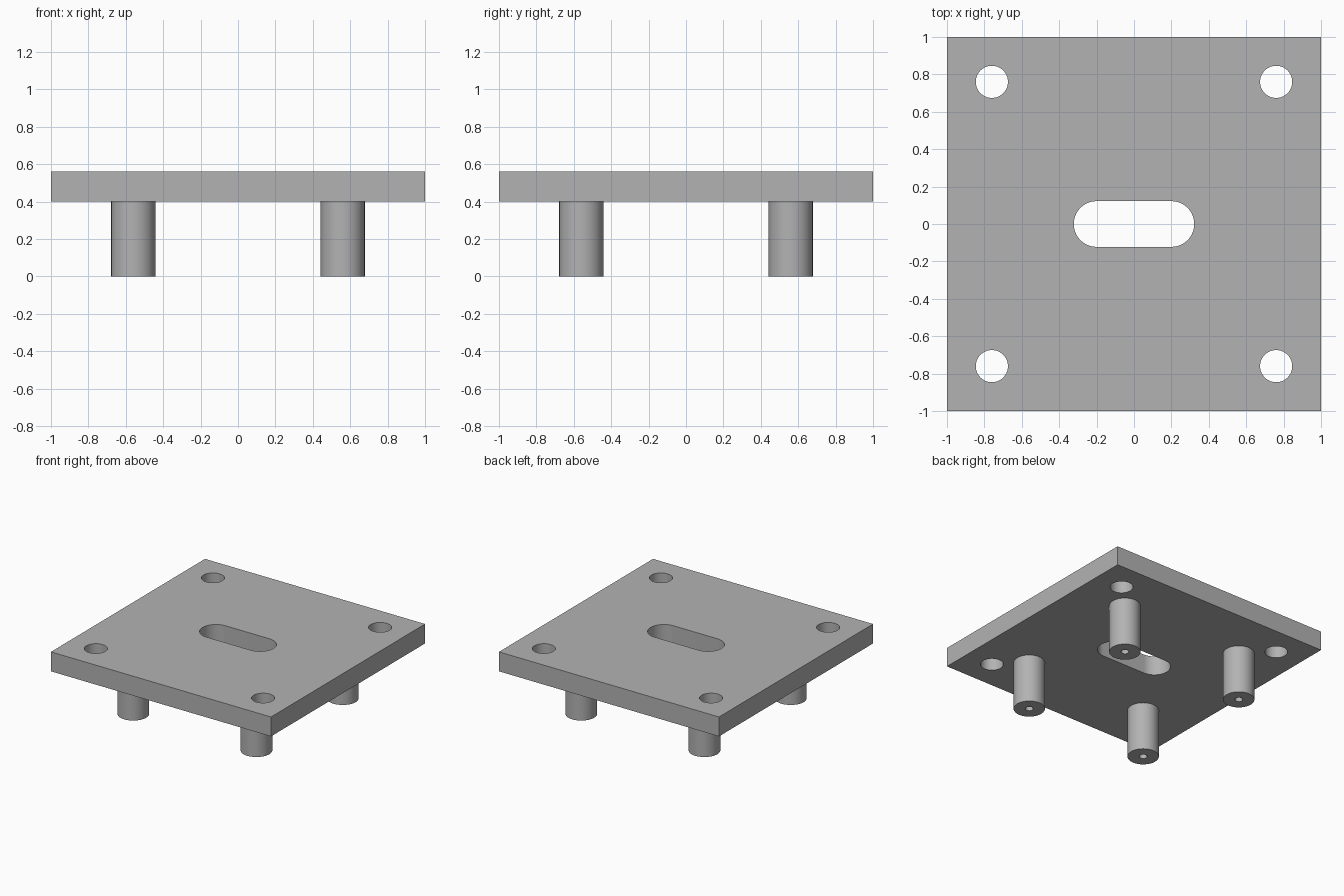
import bpy
import bmesh
import math

cube = bpy.data.objects.get("Cube")
if cube:
    bpy.data.objects.remove(cube, do_unlink=True)

PLATE_BOTTOM, PLATE_TOP = 0.40, 0.56
CORNERS = [(sx, sy) for sx in (-1, 1) for sy in (-1, 1)]

grey = bpy.data.materials.new("Grey metal")
grey.use_nodes = True
colour = (0.45, 0.45, 0.45, 1)
grey.diffuse_color = colour
grey.node_tree.nodes["Principled BSDF"].inputs["Base Color"].default_value = colour


def make_object(name, bm):
    bmesh.ops.recalc_face_normals(bm, faces=bm.faces)
    mesh = bpy.data.meshes.new(name)
    bm.to_mesh(mesh)
    bm.free()
    mesh.materials.append(grey)
    obj = bpy.data.objects.new(name, mesh)
    bpy.context.collection.objects.link(obj)
    return obj


def prism(name, outline, bottom, top):
    """Extrude a closed xy outline upwards."""
    bm = bmesh.new()
    face = bm.faces.new([bm.verts.new((x, y, bottom)) for x, y in outline])
    made = bmesh.ops.extrude_face_region(bm, geom=[face])["geom"]
    verts = [g for g in made if isinstance(g, bmesh.types.BMVert)]
    bmesh.ops.translate(bm, verts=verts, vec=(0, 0, top - bottom))
    return make_object(name, bm)


def rounded_slot(x, y, radius, half_straight=0.0, steps=32):
    """Outline of a circle, or of a slot along x."""
    points = []
    for side, start in ((1, -math.pi / 2), (-1, math.pi / 2)):
        for i in range(steps + (1 if half_straight else 0)):
            a = start + math.pi * i / steps
            points.append((x + side * half_straight + radius * math.cos(a),
                           y + radius * math.sin(a)))
    return points


def cut(obj, cutter):
    mod = obj.modifiers.new("Cut", "BOOLEAN")
    mod.operation = "DIFFERENCE"
    mod.solver = "EXACT"
    mod.object = cutter
    bpy.context.view_layer.objects.active = obj
    bpy.ops.object.modifier_apply(modifier=mod.name)
    bpy.data.objects.remove(cutter, do_unlink=True)


def smooth(obj):
    bpy.ops.object.select_all(action="DESELECT")
    obj.select_set(True)
    bpy.context.view_layer.objects.active = obj
    bpy.ops.object.shade_smooth_by_angle(angle=math.radians(30))


# Square plate with a central slot and four corner holes
plate = prism("plate", [(-1, -1), (1, -1), (1, 1), (-1, 1)], PLATE_BOTTOM, PLATE_TOP)
cut(plate, prism("slot_cutter", rounded_slot(0, 0, 0.122, 0.2), 0.3, 0.7))
for sx, sy in CORNERS:
    cut(plate, prism("hole_cutter", rounded_slot(sx * 0.76, sy * 0.76, 0.086), 0.3, 0.7))
smooth(plate)

# Four round standoffs, each with a blind screw hole in its foot
for sx, sy in CORNERS:
    name = ("back" if sy > 0 else "front") + ("_left" if sx > 0 else "_right") + "_standoff"
    x, y = sx * 0.56, sy * 0.56
    post = prism(name, rounded_slot(x, y, 0.118), 0, PLATE_BOTTOM)
    cut(post, prism("screw_cutter", rounded_slot(x, y, 0.03, steps=16), -0.1, 0.36))
    smooth(post)
